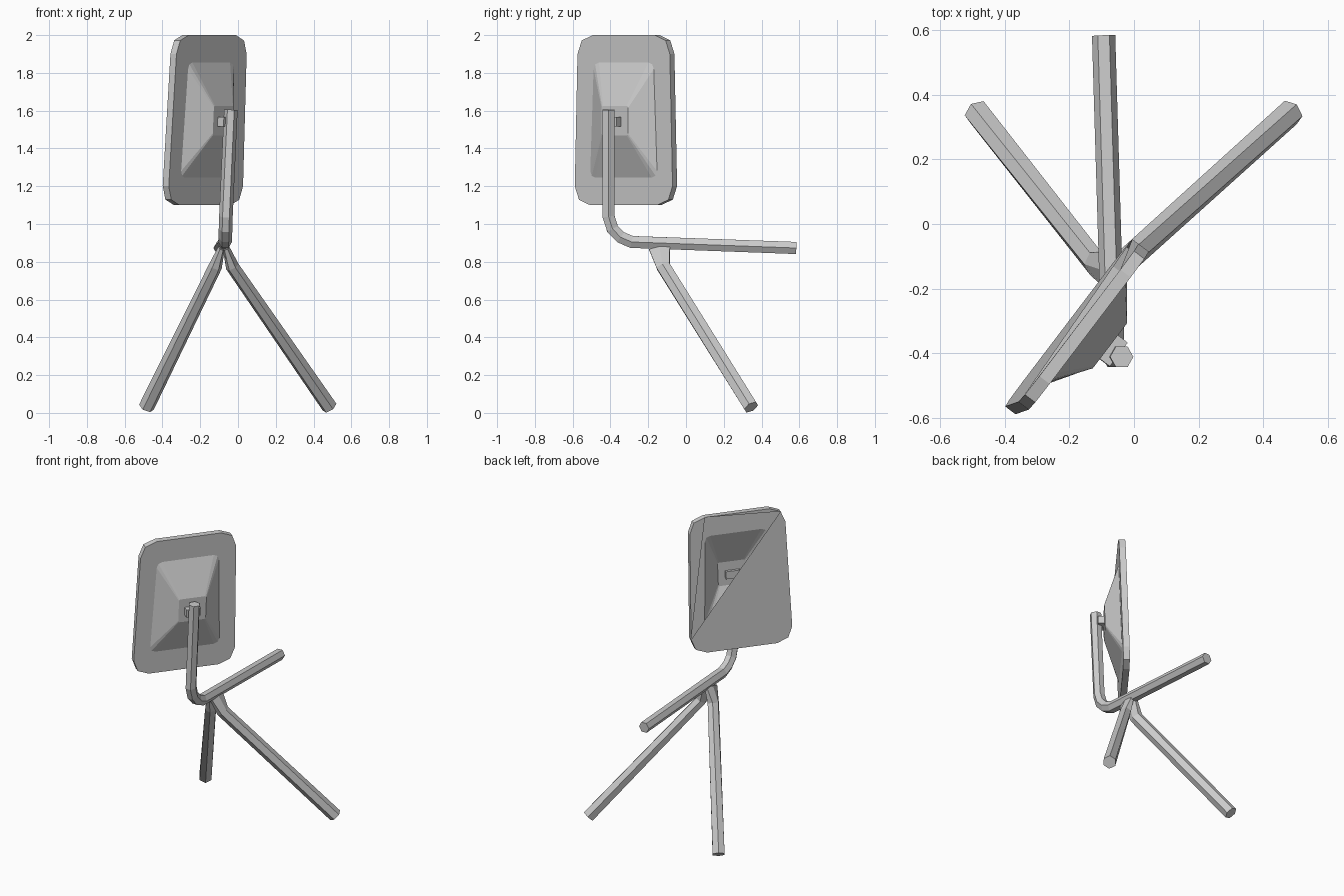
import bpy
from mathutils import Vector

if "Cube" in bpy.data.objects:
    bpy.data.objects.remove(bpy.data.objects["Cube"])


def make_object(name, verts, faces):
    mesh = bpy.data.meshes.new(name)
    mesh.from_pydata([tuple(v) for v in verts], [], faces)
    mesh.validate()
    mesh.update()
    obj = bpy.data.objects.new(name, mesh)
    bpy.context.collection.objects.link(obj)
    return obj


def loft(rings):
    """Quads between successive rings of equal length."""
    n = len(rings[0])
    verts = [v for ring in rings for v in ring]
    faces = []
    for k in range(len(rings) - 1):
        for i in range(n):
            j = (i + 1) % n
            faces.append((k * n + i, k * n + j, (k + 1) * n + j, (k + 1) * n + i))
    return verts, faces


def hex_tube(name, points, radii):
    """Six-sided tube along a path; radii are (x-ward, other) per point."""
    pts = [Vector(p) for p in points]
    hexagon = [(1, 0), (.5, .866), (-.5, .866), (-1, 0), (-.5, -.866), (.5, -.866)]
    rings = []
    for i, p in enumerate(pts):
        t = Vector((0, 0, 0))
        if i > 0:
            t += (p - pts[i - 1]).normalized()
        if i < len(pts) - 1:
            t += (pts[i + 1] - p).normalized()
        t.normalize()
        a = Vector((1, 0, 0))
        a = (a - t * a.dot(t)).normalized()
        b = t.cross(a)
        ra, rb = radii[i]
        rings.append([p + a * ra * c + b * rb * s for c, s in hexagon])
    verts, faces = loft(rings)
    n = len(verts)
    faces += [tuple(range(5, -1, -1)), tuple(range(n - 6, n))]
    return make_object(name, verts, faces)


# Panel frame: u across, v up, n towards the stem
C = Vector((-0.155, -0.33, 1.55))
U = Vector((0.605, 0.796, 0)).normalized()
V = Vector((0.043, 0, 1)).normalized()
N = U.cross(V).normalized()


def place(u, v, n):
    return C + U * u + V * v + N * n


def outline(top, bottom, h, c, depth, du=0.0):
    """Tapered rectangle with two-step clipped corners (12 points)."""
    ring = []
    for su, sv in ((1, 1), (-1, 1), (-1, -1), (1, -1)):
        w = top if sv > 0 else bottom
        corner = [(w, h - c), (w - .28 * c, h - .28 * c), (w - c, h)]
        if su * sv < 0:
            corner.reverse()
        ring += [place(su * a + du, sv * b, depth) for a, b in corner]
    return ring


# Dished panel, with an open triangle in its back
verts, faces = loft([
    outline(.307, .325, .45, .10, -.04),
    outline(.307, .325, .45, .10, 0),
    outline(.20, .222, .305, .035, 0),
    outline(.088, .088, .078, .01, .09, .01),
])
faces.append(tuple(range(36, 48)))
for piece in ([11, 0, 1, 2], [2, 3, 4], list(range(4, 12))):
    faces.append(tuple(reversed(piece)))
make_object("dished_panel", verts, faces)

# Small block joining panel and stem
corners = [(-.04, -.03), (.052, -.03), (.052, .02), (-.04, .02)]
verts, faces = loft([[place(u, v, d) for u, v in corners] for d in (.07, .13)])
faces += [(3, 2, 1, 0), (4, 5, 6, 7)]
make_object("panel_mount", verts, faces)

# Bent stem and rear bar
path = [(-.038, -.411, 1.605), (-.064, -.41, 1.04), (-.066, -.389, .974),
        (-.067, -.346, .93), (-.068, -.288, .905), (-.094, .583, .873)]
hex_tube("bent_stem", path, [(.036, .037)] * len(path))

# Splayed legs, pinched where they meet the bar
for side, label in ((1, "right"), (-1, "left")):
    hex_tube(label + "_leg",
             [(-.075 + side * .012, -.14, .875),
              (-.075 + side * .045, -.12, .775),
              (side * .485, .345, .03)],
             [(.018, .065), (.036, .042), (.042, .042)])
